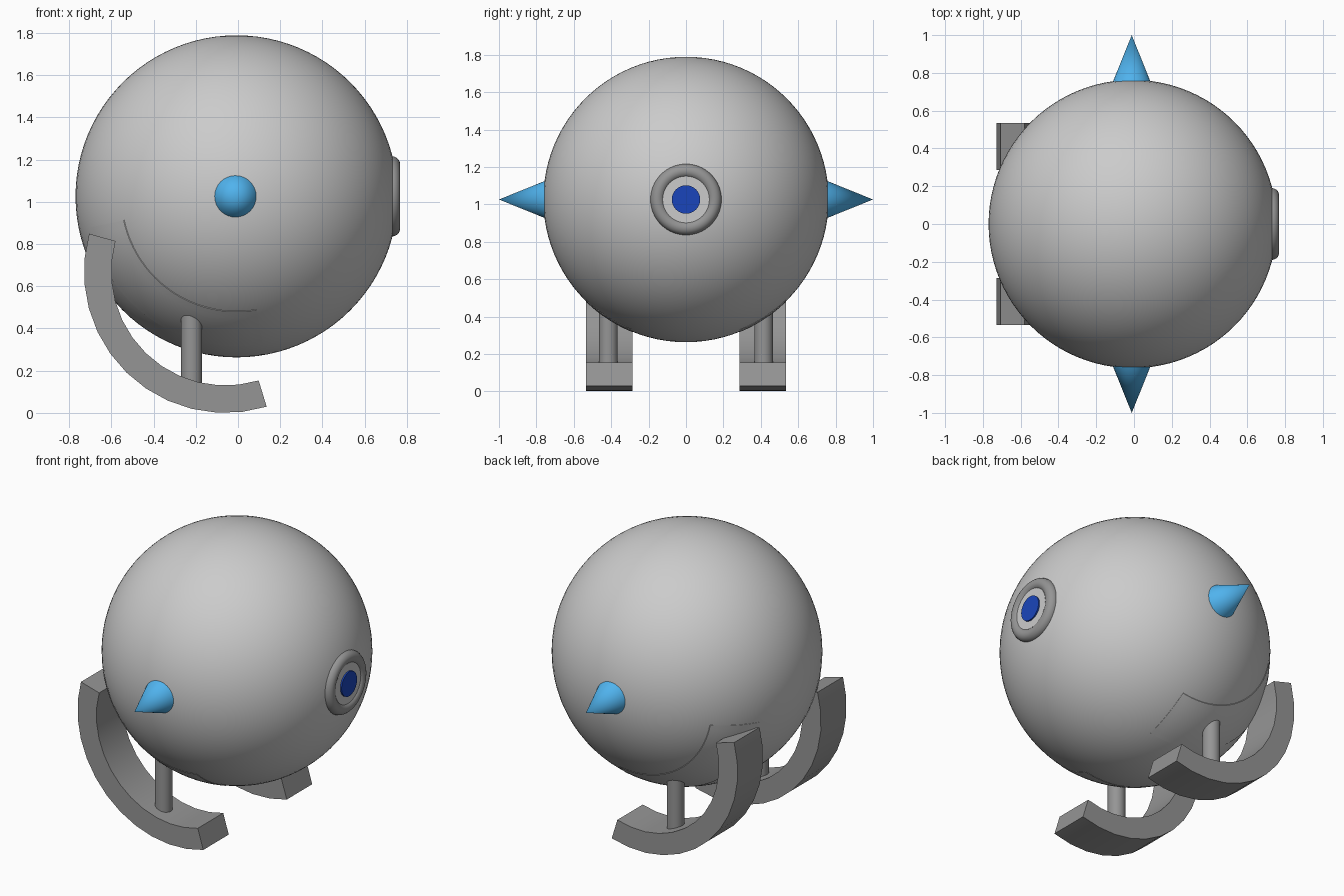
import bpy, bmesh
from math import sin, cos, pi, radians, sqrt

if "Cube" in bpy.data.objects:
    bpy.data.objects.remove(bpy.data.objects["Cube"])

CX, CZ, R = -0.007, 1.026, 0.763


def mat(name, rgb):
    m = bpy.data.materials.new(name)
    m.diffuse_color = (*rgb, 1)
    m.use_nodes = True
    m.node_tree.nodes["Principled BSDF"].inputs["Base Color"].default_value = m.diffuse_color
    return m


SHELL = mat("light_shell", (0.8, 0.8, 0.8))
METAL = mat("dark_grey", (0.3, 0.3, 0.3))
BLUE = mat("deep_blue", (0.01, 0.06, 0.5))
SKY = mat("sky_blue", (0.08, 0.45, 0.85))
WHITE = mat("white", (0.9, 0.9, 0.9))


def finish(ob, name, material, angle=40):
    ob.name = name
    ob.data.materials.append(material)
    bpy.ops.object.select_all(action='DESELECT')
    ob.select_set(True)
    bpy.context.view_layer.objects.active = ob
    bpy.ops.object.shade_smooth_by_angle(angle=radians(angle))


def cylinder(name, r, depth, loc, rot, material):
    bpy.ops.mesh.primitive_cylinder_add(vertices=32, radius=r, depth=depth, location=loc, rotation=rot)
    finish(bpy.context.object, name, material)


def from_bmesh(name, bm, material, angle=40):
    bmesh.ops.recalc_face_normals(bm, faces=bm.faces)
    me = bpy.data.meshes.new(name)
    bm.to_mesh(me)
    bm.free()
    ob = bpy.data.objects.new(name, me)
    bpy.context.collection.objects.link(ob)
    finish(ob, name, material, angle)


# Round body
bpy.ops.mesh.primitive_uv_sphere_add(segments=96, ring_count=48, radius=R, location=(CX, 0, CZ))
finish(bpy.context.object, "body", SHELL)

# Eye: ring, white disc and blue pupil facing +x
bpy.ops.mesh.primitive_torus_add(major_segments=64, minor_segments=20, major_radius=0.152,
                                 minor_radius=0.038, location=(0.73, 0, CZ), rotation=(0, pi / 2, 0))
finish(bpy.context.object, "eye_ring", METAL)
cylinder("eye_white", 0.125, 0.04, (0.737, 0, CZ), (0, pi / 2, 0), WHITE)
cylinder("eye_pupil", 0.076, 0.04, (0.746, 0, CZ), (0, pi / 2, 0), BLUE)


def curved_leg(name, s):
    # Rectangular section swept along an arc
    bm = bmesh.new()
    rings = []
    n = 12
    for i in range(n + 1):
        a = radians(164.5 + (287 - 164.5) * i / n)
        rings.append([bm.verts.new((-0.06 + r * cos(a), s * y, 0.67 + r * sin(a)))
                      for r, y in ((0.67, 0.285), (0.67, 0.535), (0.54, 0.535), (0.54, 0.285))])
    for p, q in zip(rings, rings[1:]):
        for k in range(4):
            bm.faces.new((p[k], p[(k + 1) % 4], q[(k + 1) % 4], q[k]))
    bm.faces.new(rings[0])
    bm.faces.new(rings[-1])
    from_bmesh(name, bm, METAL)


def body_pad(name, s):
    # Thin pad lying on the body over the leg
    bm = bmesh.new()
    nu, nv = 24, 8
    layers = []
    for rad in (R - 0.006, R + 0.002):
        layers.append([[bm.verts.new((CX + sqrt(rad * rad - y * y) * cos(a), s * y,
                                      CZ + sqrt(rad * rad - y * y) * sin(a)))
                        for y in (0.285 + 0.25 * j / nv for j in range(nv + 1))]
                       for a in (radians(192 + 88 * i / nu) for i in range(nu + 1))])
    for g in layers:
        for i in range(nu):
            for j in range(nv):
                bm.faces.new((g[i][j], g[i + 1][j], g[i + 1][j + 1], g[i][j + 1]))
    lo, hi = layers
    for i in range(nu):
        for j in (0, nv):
            bm.faces.new((lo[i][j], lo[i + 1][j], hi[i + 1][j], hi[i][j]))
    for j in range(nv):
        for i in (0, nu):
            bm.faces.new((lo[i][j], lo[i][j + 1], hi[i][j + 1], hi[i][j]))
    from_bmesh(name, bm, SHELL)


for side, s in (("left", 1), ("right", -1)):
    # Side spike
    bpy.ops.mesh.primitive_cone_add(vertices=32, radius1=0.113, radius2=0, depth=0.28,
                                    location=(-0.012, s * 0.86, CZ), rotation=(-s * pi / 2, 0, 0))
    finish(bpy.context.object, side + "_spike", SKY)
    # Leg with its strut
    curved_leg(side + "_leg", s)
    body_pad(side + "_pad", s)
    cylinder(side + "_strut", 0.05, 0.42, (-0.22, s * 0.415, 0.31), (0, 0, 0), METAL)
